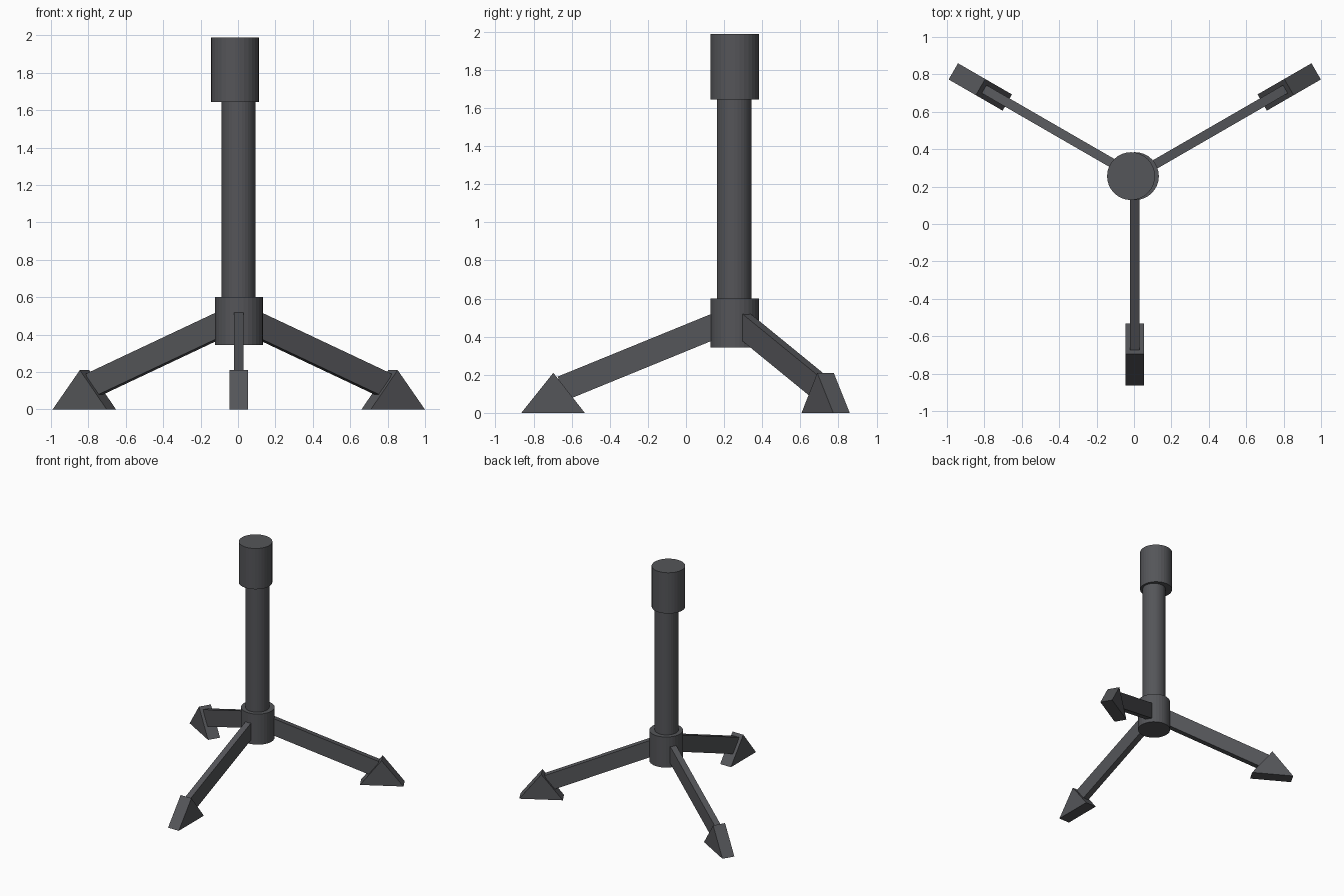
import bpy, bmesh
from math import radians
from mathutils import Matrix, Vector

if "Cube" in bpy.data.objects:
    bpy.data.objects.remove(bpy.data.objects["Cube"])

HUB = Vector((0.004, 0.256, 0))

dark = bpy.data.materials.new("dark_grey")
dark.diffuse_color = (0.09, 0.092, 0.1, 1)
dark.use_nodes = True
dark.node_tree.nodes["Principled BSDF"].inputs["Base Color"].default_value = dark.diffuse_color


def finish(name, bm):
    bmesh.ops.recalc_face_normals(bm, faces=bm.faces)
    mesh = bpy.data.meshes.new(name)
    bm.to_mesh(mesh)
    bm.free()
    mesh.materials.append(dark)
    obj = bpy.data.objects.new(name, mesh)
    bpy.context.collection.objects.link(obj)
    return obj


def cylinder(name, x, y, radius, z0, z1):
    bm = bmesh.new()
    bmesh.ops.create_cone(bm, cap_ends=True, segments=32, radius1=radius, radius2=radius,
                          depth=z1 - z0, matrix=Matrix.Translation((x, y, (z0 + z1) / 2)))
    return finish(name, bm)


def radial_prism(name, profile, width, angle):
    """Extrude an (outward distance, height) profile sideways, then swing it round the hub."""
    bm = bmesh.new()
    face = bm.faces.new([bm.verts.new((r, -width / 2, z)) for r, z in profile])
    ext = bmesh.ops.extrude_face_region(bm, geom=[face])
    bmesh.ops.translate(bm, vec=(0, width, 0),
                        verts=[v for v in ext["geom"] if isinstance(v, bmesh.types.BMVert)])
    bm.transform(Matrix.Translation(HUB) @ Matrix.Rotation(radians(angle), 4, "Z"))
    return finish(name, bm)


# Upright post with hub and top cap
cylinder("hub", 0.005, 0.256, 0.128, 0.343, 0.6)
cylinder("post", 0.003, 0.253, 0.091, 0.5, 1.7)
cylinder("top_cap", -0.016, 0.256, 0.128, 1.644, 1.987)

# Three sloping legs with wedge feet
leg = [(0.06, 0.545), (0.93, 0.19), (0.875, 0.07), (0.06, 0.403)]
foot = [(0.787, 0), (1.12, 0), (0.952, 0.21)]
for side, angle in (("front", -90), ("right", 30), ("left", 150)):
    radial_prism(side + "_leg", leg, 0.05, angle)
    radial_prism(side + "_foot", foot, 0.1, angle)
